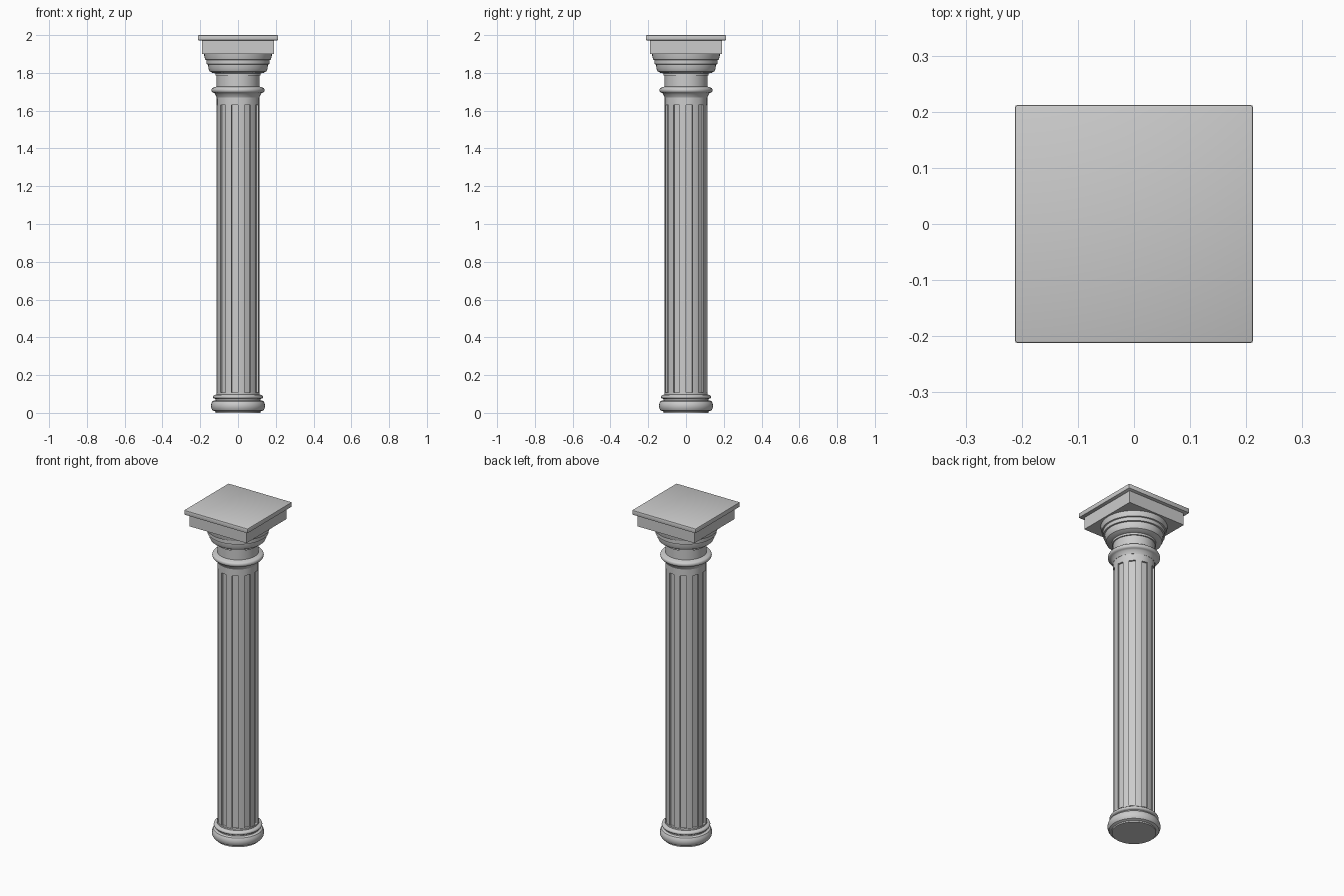
import bpy, bmesh, math

if "Cube" in bpy.data.objects:
    bpy.data.objects.remove(bpy.data.objects["Cube"])

def finish(name, bm, angle=35):
    bmesh.ops.recalc_face_normals(bm, faces=bm.faces)
    me = bpy.data.meshes.new(name)
    bm.to_mesh(me)
    bm.free()
    ob = bpy.data.objects.new(name, me)
    bpy.context.collection.objects.link(ob)
    bpy.ops.object.select_all(action='DESELECT')
    ob.select_set(True)
    bpy.context.view_layer.objects.active = ob
    bpy.ops.object.shade_smooth_by_angle(angle=math.radians(angle))
    return ob

def lathe(profile, sides):
    """Closed solid of revolution from (radius, z) points."""
    bm = bmesh.new()
    rings = [[bm.verts.new((r * math.cos(2 * math.pi * i / sides),
                            r * math.sin(2 * math.pi * i / sides), z))
              for i in range(sides)] for r, z in profile]
    for a, b in zip(rings, rings[1:]):
        for i in range(sides):
            j = (i + 1) % sides
            bm.faces.new((a[i], a[j], b[j], b[i]))
    bm.faces.new(rings[0][::-1])
    bm.faces.new(rings[-1])
    return bm

def bead(r_in, r_out, z0, z1, n=6):
    """Half-round moulding profile."""
    return [(r_in + (r_out - r_in) * math.sin(math.pi * i / n),
             (z0 + z1) / 2 - (z1 - z0) / 2 * math.cos(math.pi * i / n))
            for i in range(n + 1)]

def slab(name, half, z0, z1, bevel):
    bm = bmesh.new()
    bmesh.ops.create_cube(bm, size=1)
    for v in bm.verts:
        v.co = (v.co.x * 2 * half, v.co.y * 2 * half, (z0 + z1) / 2 + v.co.z * (z1 - z0))
    if bevel:
        bmesh.ops.bevel(bm, geom=bm.edges[:], offset=bevel, segments=2,
                        profile=0.5, affect='EDGES')
    finish(name, bm, 30)

# Base: large torus, fillet and small bead
finish("base", lathe([(0.12, 0), (0.12, 0.008)] + bead(0.127, 0.143, 0.01, 0.065)
                     + [(0.12, 0.066), (0.12, 0.074)]
                     + bead(0.122, 0.133, 0.075, 0.095) + [(0.115, 0.098), (0.115, 0.107)], 40))

# Shaft: 20 strips, every other one sunk as a flute
bm = lathe([(0.113, 0.09), (0.113, 0.108), (0.113, 1.63), (0.113, 1.70)], 20)
flutes = [f for f in bm.faces if abs(f.calc_center_median().z - 0.869) < 0.01
          and int(math.degrees(math.atan2(f.calc_center_median().y,
                                          f.calc_center_median().x)) % 360 // 18) % 2 == 0]
bm.normal_update()
bmesh.ops.inset_individual(bm, faces=flutes, thickness=0.0005, depth=-0.01)
finish("fluted_shaft", bm)

# Neck with its ring
finish("neck", lathe([(0.113, 1.67), (0.122, 1.69)] + bead(0.13, 0.141, 1.695, 1.722)
                     + [(0.113, 1.728), (0.113, 1.80)], 40))

# Capital: stepped bowl widening towards the square block
finish("capital_bowl", lathe([(0.12, 1.785), (0.12, 1.797), (0.135, 1.80), (0.15, 1.808),
                              (0.157, 1.822), (0.158, 1.845), (0.167, 1.846), (0.167, 1.868),
                              (0.174, 1.870), (0.178, 1.885), (0.18, 1.90)], 40))

# Square block and top slab
slab("capital_block", 0.19, 1.90, 1.972, 0)
slab("top_slab", 0.212, 1.972, 2.0, 0.004)
